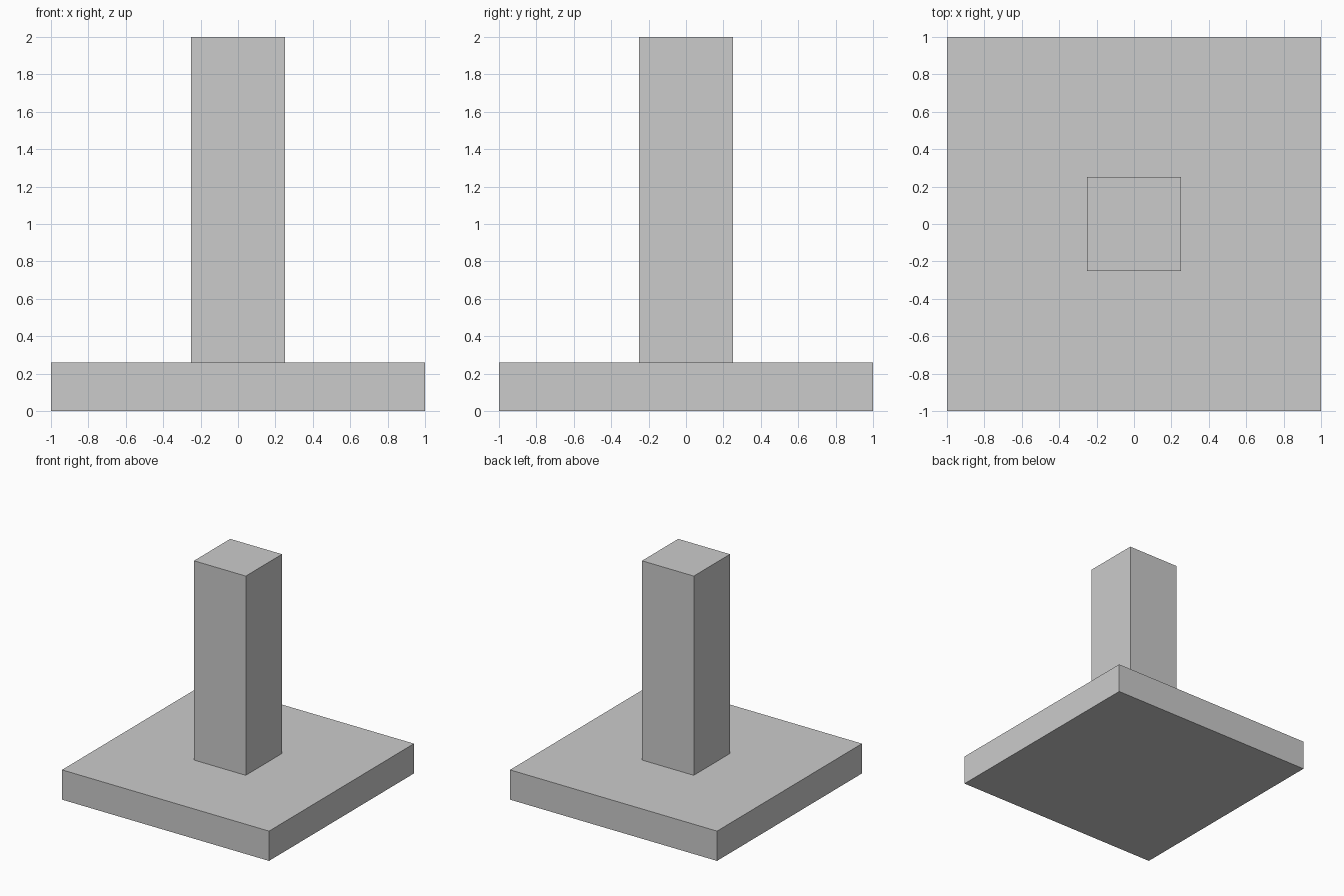
import bpy, bmesh
from mathutils import Matrix

if "Cube" in bpy.data.objects:
    bpy.data.objects.remove(bpy.data.objects["Cube"])

BASE_SIZE, BASE_TOP = 2.0, 0.26
POST_SIZE, POST_TOP = 0.5, 2.0

bm = bmesh.new()

# Square base slab
bmesh.ops.create_cube(bm, size=1.0, matrix=Matrix.Translation((0, 0, BASE_TOP / 2))
                      @ Matrix.Diagonal((BASE_SIZE, BASE_SIZE, BASE_TOP, 1)))

# Square post, inset and extruded from the slab's top face
bm.normal_update()
top = max(bm.faces, key=lambda f: f.calc_center_median().z)
bmesh.ops.inset_region(bm, faces=[top], thickness=(BASE_SIZE - POST_SIZE) / 2,
                       use_even_offset=True)
cap = bmesh.ops.extrude_discrete_faces(bm, faces=[top])["faces"][0]
bmesh.ops.translate(bm, verts=cap.verts, vec=(0, 0, POST_TOP - BASE_TOP))
bmesh.ops.recalc_face_normals(bm, faces=bm.faces)

mesh = bpy.data.meshes.new("post_on_base")
bm.to_mesh(mesh)
bm.free()
bpy.context.collection.objects.link(bpy.data.objects.new("post_on_base", mesh))
